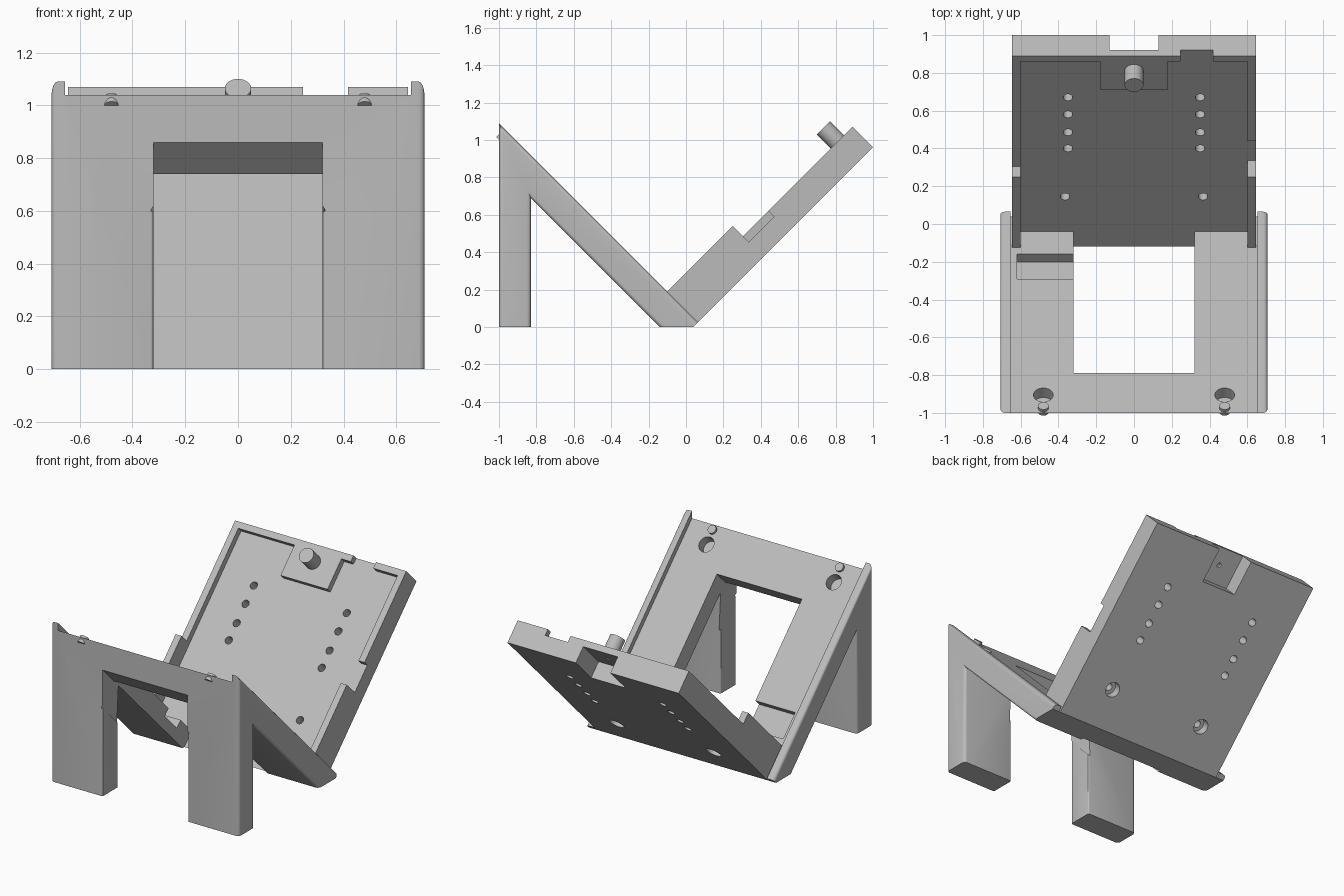
import bpy, bmesh, math
from mathutils import Matrix, Vector

if "Cube" in bpy.data.objects:
    bpy.data.objects.remove(bpy.data.objects["Cube"])

# One grey plastic
GREY = (0.5, 0.5, 0.5, 1)
mat = bpy.data.materials.new("light_grey_plastic")
mat.use_nodes = True
mat.diffuse_color = GREY
mat.node_tree.nodes["Principled BSDF"].inputs["Base Color"].default_value = GREY

R2 = math.sqrt(2)
UP_SLOPE = Vector((0, 1, 1)) / R2      # along the plate, normal of the ramp
OFF_SLOPE = Vector((0, -1, 1)) / R2    # along the ramp, normal of the plate


def yz(s, d):
    """Diagonal coordinates s = y + z and d = z - y, turned into (y, z)."""
    return ((s - d) / 2, (s + d) / 2)


def add(bm, name):
    bmesh.ops.recalc_face_normals(bm, faces=bm.faces)
    me = bpy.data.meshes.new(name)
    bm.to_mesh(me)
    bm.free()
    me.materials.append(mat)
    ob = bpy.data.objects.new(name, me)
    bpy.context.collection.objects.link(ob)
    return ob


def prism(name, profile, x0, x1, round_sides=0):
    """Side profile of (y, z) points extruded from x0 to x1."""
    bm = bmesh.new()
    face = bm.faces.new([bm.verts.new((x0, y, z)) for y, z in profile])
    out = bmesh.ops.extrude_face_region(bm, geom=[face])["geom"]
    bmesh.ops.translate(bm, vec=(x1 - x0, 0, 0),
                        verts=[v for v in out if isinstance(v, bmesh.types.BMVert)])
    if round_sides:
        bmesh.ops.recalc_face_normals(bm, faces=bm.faces)
        rim = [e for e in bm.edges if e.verts[0].co.x == e.verts[1].co.x
               and max(v.co.z for v in e.verts) > 0.1]
        bmesh.ops.bevel(bm, geom=rim, offset=round_sides, segments=4,
                        profile=0.5, affect='EDGES')
    return add(bm, name)


def block(name, x, s, d):
    """Box lying square to the slopes."""
    corners = [yz(s[0], d[0]), yz(s[1], d[0]), yz(s[1], d[1]), yz(s[0], d[1])]
    return prism(name, corners, *x)


def rod(name, x, r, start, end):
    """Cylinder between two (s, d) points."""
    a, b = (Vector((x, *yz(*p))) for p in (start, end))
    turn = (b - a).to_track_quat('Z', 'Y').to_matrix().to_4x4()
    bm = bmesh.new()
    bmesh.ops.create_cone(bm, cap_ends=True, segments=32, radius1=r, radius2=r,
                          depth=(b - a).length,
                          matrix=Matrix.Translation((a + b) / 2) @ turn)
    return add(bm, name)


def combine(ob, others, operation):
    """Apply booleans one by one and drop the tools."""
    for other in others:
        mod = ob.modifiers.new("bool", 'BOOLEAN')
        mod.operation, mod.solver, mod.object = operation, 'EXACT', other
        bpy.context.view_layer.update()
        me = bpy.data.meshes.new_from_object(
            ob.evaluated_get(bpy.context.evaluated_depsgraph_get()))
        ob.modifiers.clear()
        ob.data = me
        bpy.data.objects.remove(other)


def finish(ob):
    for p in ob.data.polygons:
        p.use_smooth = True
    ob.data.set_sharp_from_angle(angle=math.radians(30))


# Shared levels of the two slopes
UNDER, CHANNEL, RIM = -0.14, 0.04, 0.09          # ramp, in s
BACK, FLOOR, EDGE, TALL = -0.04, 0.12, 0.18, 0.29  # plate, in d
HALF, LEG = 0.707, 0.32

# Stand: ramp with side rims and two front legs
stand = prism("stand", [(-1, 0), (-1, 1.09), yz(RIM, BACK), (0.04, 0), (UNDER, 0),
                        (-0.83, 0.69), (-0.83, 0)], -HALF, HALF, 0.022)
cuts = [block("channel", (-0.655, 0.655), (CHANNEL, 0.5), (-1, 3)),
        prism("leg_gap", [(-1.2, -0.1), (-1.2, 1.2 + UNDER), (0.1 + UNDER, -0.1)], -LEG, LEG),
        block("ramp_opening", (-LEG, LEG), (-0.4, 0.3), (-1, 1.62)),
        block("ramp_recess", (-0.62, -LEG + 0.02), (-0.04, 0.2), (0.36, 0.62))]
cuts += [rod("socket", x, 0.052, (-0.06, 1.85), (0.2, 1.85)) for x in (-0.48, 0.48)]
combine(stand, cuts, 'DIFFERENCE')

# Slightly rounded inner leg edges
bm = bmesh.new()
bm.from_mesh(stand.data)
edges = [e for e in bm.edges
         if all(abs(abs(v.co.x) - LEG) < 1e-3 for v in e.verts)
         and abs(e.verts[0].co.x - e.verts[1].co.x) < 1e-3
         and abs(e.verts[0].co.y - e.verts[1].co.y) < 1e-3
         and abs(e.verts[0].co.z - e.verts[1].co.z) > 0.3]
bmesh.ops.bevel(bm, geom=edges, offset=0.012, segments=3, profile=0.5, affect='EDGES')
bm.to_mesh(stand.data)
bm.free()
finish(stand)

# Locating studs at the top of the ramp
for side, x in (("right", -0.48), ("left", 0.48)):
    finish(rod(side + "_stud", x, 0.028, (0, 1.99), (0.065, 1.99)))

# Plate: tray with tall lower walls, low upper rim
END, STEP = 1.96, 0.79
plate = prism("plate", [yz(CHANNEL, BACK), yz(END, BACK), yz(END, EDGE), yz(STEP, EDGE),
                        yz(STEP, TALL), yz(CHANNEL, TALL)], -0.645, 0.645)
combine(plate, [block("tray", (-0.60, 0.60), (-0.5, 1.90), (FLOOR, 0.6)),
                block("side_notch", (0.55, 0.8), (STEP, 1.06), (FLOOR, 0.6)),
                block("end_notch", (0.247, 0.417), (1.8, 2.2), (FLOOR, 0.6))], 'DIFFERENCE')
combine(plate, [block("pad", (-0.177, 0.177), (1.60, 1.93), (0.05, EDGE))], 'UNION')

# Pocket behind the pad and the screw holes
cuts = [block("pocket", (-0.13, 0.13), (1.63, 2.2), (-0.3, FLOOR)),
        rod("pin_hole", 0, 0.015, (1.80, 0), (1.80, 0.2))]
for side in (-1, 1):
    cuts += [rod("hole", side * 0.35, 0.025, (s, -0.3), (s, 0.4))
             for s in (0.92, 1.09, 1.28, 1.46)]
    cuts += [rod("low_hole", side * 0.365, 0.025, (0.41, -0.3), (0.41, 0.4)),
             rod("counterbore", side * 0.365, 0.05, (0.41, -0.3), (0.41, 0.04))]
combine(plate, cuts, 'DIFFERENCE')
finish(plate)

# Tongue of the plate reaching the ground between the ramp sides
prism("plate_tongue", [(-FLOOR, 0), (-BACK, 0), yz(CHANNEL, BACK), yz(CHANNEL, FLOOR)],
      -LEG, LEG)

# Pin on the pad
finish(rod("pin", 0, 0.05, (1.80, 0.15), (1.80, 0.33)))
